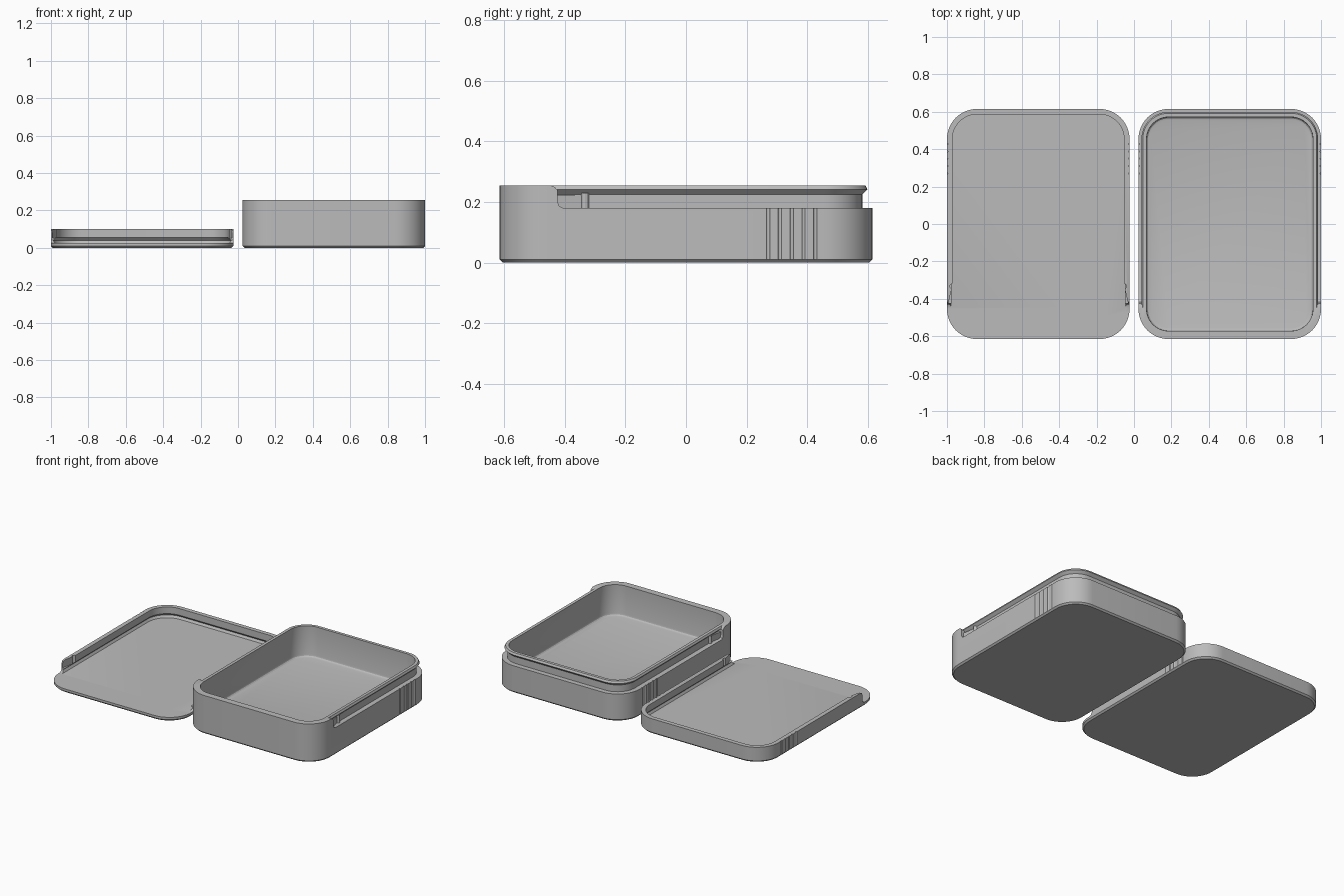
import bpy, bmesh, math

cube = bpy.data.objects.get("Cube")
if cube:
    bpy.data.objects.remove(cube, do_unlink=True)

HALF_W, HALF_D, CORNER = 0.488, 0.615, 0.16
STEPS = 12

grey = bpy.data.materials.new("light grey plastic")
grey.use_nodes = True
tone = (0.5, 0.5, 0.5, 1)
grey.diffuse_color = tone
grey.node_tree.nodes["Principled BSDF"].inputs["Base Color"].default_value = tone


def finish_mesh(name, bm):
    bmesh.ops.recalc_face_normals(bm, faces=bm.faces[:])
    mesh = bpy.data.meshes.new(name)
    bm.to_mesh(mesh)
    bm.free()
    mesh.materials.append(grey)
    obj = bpy.data.objects.new(name, mesh)
    bpy.context.scene.collection.objects.link(obj)
    return obj


def outline(inset):
    """Rounded rectangle, moved inwards by inset."""
    r = CORNER - inset
    points = []
    for corner, (sx, sy) in enumerate(((1, 1), (-1, 1), (-1, -1), (1, -1))):
        for i in range(STEPS + 1):
            a = math.pi / 2 * (corner + i / STEPS)
            points.append((sx * (HALF_W - CORNER) + r * math.cos(a),
                           sy * (HALF_D - CORNER) + r * math.sin(a)))
    return points


def loft(name, levels):
    """Solid through rounded outlines given as (inset, z)."""
    bm = bmesh.new()
    rings = [[bm.verts.new((x, y, z)) for x, y in outline(inset)] for inset, z in levels]
    for low, high in zip(rings, rings[1:]):
        for i in range(len(low)):
            j = (i + 1) % len(low)
            bm.faces.new((low[i], low[j], high[j], high[i]))
    bm.faces.new(rings[0])
    bm.faces.new(rings[-1])
    return finish_mesh(name, bm)


def prism(name, points, axis, low, high):
    """Extrude a (y, z) profile along x or an (x, y) profile along z."""
    bm = bmesh.new()
    place = (lambda p, h: (h, *p)) if axis == "x" else (lambda p, h: (*p, h))
    ends = [[bm.verts.new(place(p, h)) for p in points] for h in (low, high)]
    for i in range(len(points)):
        j = (i + 1) % len(points)
        bm.faces.new((ends[0][i], ends[0][j], ends[1][j], ends[1][i]))
    for end in ends:
        bm.faces.new(end)
    return finish_mesh(name, bm)


def rod(name, x, y, radius, low, high):
    points = [(x + radius * math.cos(a), y + radius * math.sin(a))
              for a in (math.tau * i / 12 for i in range(12))]
    return prism(name, points, "z", low, high)


def cut(obj, tools):
    """Subtract each tool from obj, then remove the tool."""
    for tool in tools:
        mod = obj.modifiers.new("cut", "BOOLEAN")
        mod.operation, mod.solver, mod.object = "DIFFERENCE", "EXACT", tool
        graph = bpy.context.evaluated_depsgraph_get()
        mesh = bpy.data.meshes.new_from_object(obj.evaluated_get(graph))
        obj.modifiers.clear()
        obj.data = mesh
        bpy.data.objects.remove(tool, do_unlink=True)


def wedge(side, wall, tip, low, high):
    """Tapered lead-in beside the front end of a rail."""
    points = [(HALF_W - 0.07, -0.335), (HALF_W - wall, -0.335), (HALF_W - tip, -0.43),
              (HALF_W - tip, -0.5), (HALF_W - 0.07, -0.5)]
    return prism("lead_in", [(side * x, y) for x, y in points], "z", low, high)


def grip_grooves(low, high):
    return [rod("grip_groove", side * (HALF_W + 0.001), 0.271 + 0.039 * i, 0.0058, low, high)
            for side in (-1, 1) for i in range(5)]


def smooth(obj, x):
    obj.location.x = x
    bpy.ops.object.select_all(action="DESELECT")
    obj.select_set(True)
    bpy.context.view_layer.objects.active = obj
    bpy.ops.object.shade_smooth_by_angle(angle=math.radians(25))


# Box body with chamfered base
box = loft("box_body", [(0.01, 0), (0, 0.01), (0, 0.255)])

# Slot around the rim, leaving a flared rail and detent ridges
slot = prism("rail_slot", [(-0.405, 0.18), (0.7, 0.18), (0.7, 0.28), (-0.447, 0.28),
                           (-0.447, 0.255), (-0.434, 0.25), (-0.424, 0.238),
                           (-0.424, 0.2), (-0.418, 0.186)], "x", -0.6, 0.6)
rail = loft("rail", [(0.033, 0.1), (0.033, 0.225), (0.016, 0.242), (0.023, 0.255), (0.023, 0.3)])
keep = [rail]
for side in (-1, 1):
    keep.append(wedge(side, 0.034, 0.016, 0.1, 0.222))
    keep.append(rod("detent", side * (HALF_W - 0.033), -0.333, 0.013, 0.1, 0.23))
cut(slot, keep)

# Hollow interior with a rounded floor edge
cavity = loft("cavity", [(0.06, 0.05), (0.051, 0.0525), (0.0455, 0.058), (0.043, 0.067), (0.043, 0.35)])
cut(box, [slot, cavity] + grip_grooves(0.01, 0.18))
smooth(box, 1 - HALF_W)

# Sliding lid, lying upside down beside the box
lid = loft("sliding_lid", [(0.01, 0), (0, 0.01), (0, 0.1)])
channel = loft("channel", [(0.022, 0.025), (0.013, 0.04), (0.029, 0.056), (0.029, 0.2)])
front = prism("open_front", [(-0.7, 0.025), (-0.447, 0.025), (-0.434, 0.03), (-0.424, 0.042),
                             (-0.424, 0.08), (-0.418, 0.094), (-0.405, 0.1), (-0.405, 0.2),
                             (-0.7, 0.2)], "x", -0.6, 0.6)
tools = [channel, front]
for side in (-1, 1):
    tools.append(wedge(side, 0.028, 0.006, 0.052, 0.2))
    tools.append(rod("notch", side * (HALF_W - 0.029), -0.333, 0.014, 0.05, 0.2))
cut(lid, tools + grip_grooves(0.01, 0.2))
smooth(lid, HALF_W - 1)
